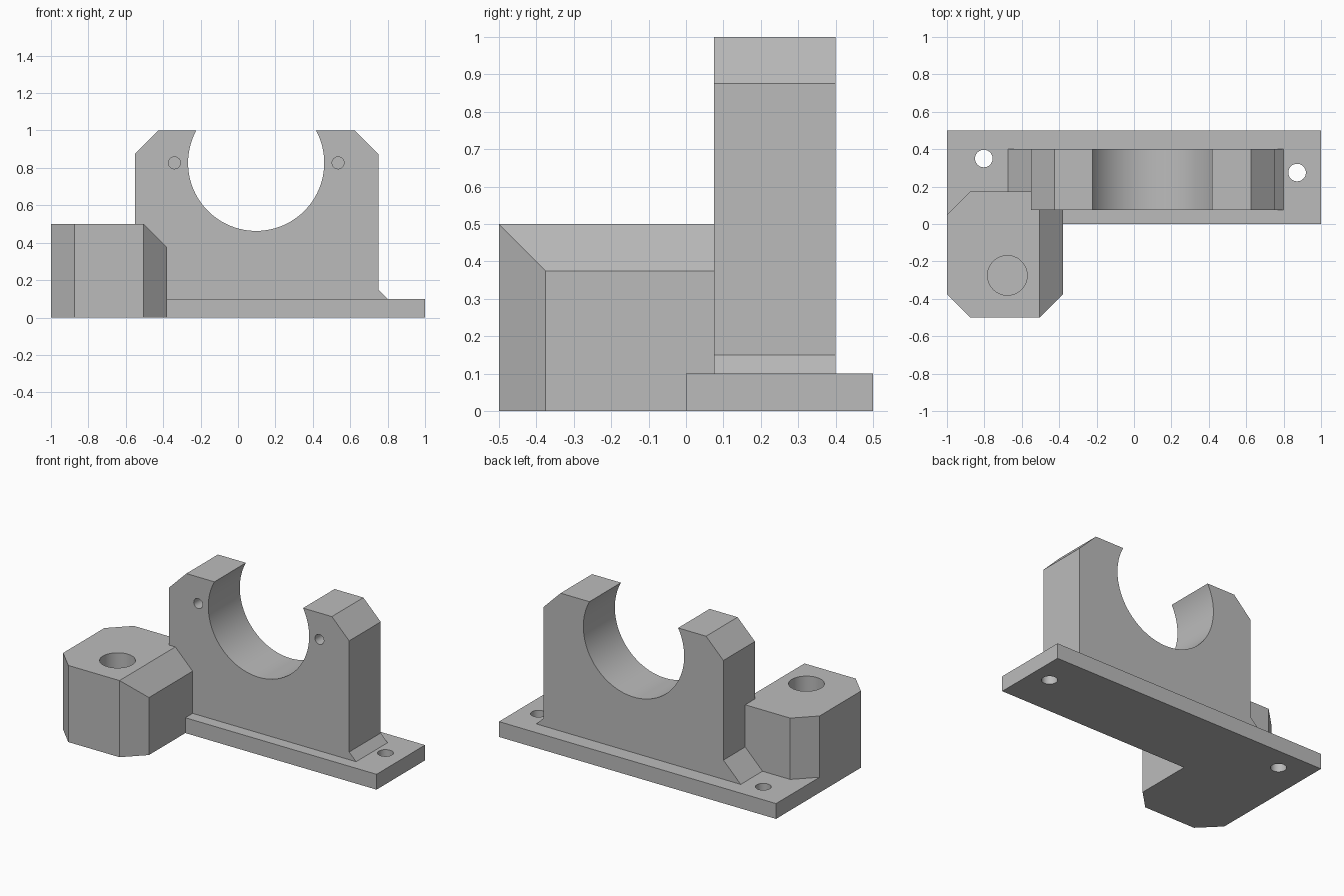
import bpy
import bmesh
from math import radians
from mathutils import Vector, Matrix

default = bpy.data.objects.get("Cube")
if default:
    bpy.data.objects.remove(default, do_unlink=True)

GREY = (0.5, 0.5, 0.5, 1.0)
grey = bpy.data.materials.new("plain grey")
grey.use_nodes = True
grey.diffuse_color = GREY
grey.node_tree.nodes["Principled BSDF"].inputs["Base Color"].default_value = GREY


def make_object(name, bm):
    bmesh.ops.recalc_face_normals(bm, faces=bm.faces)
    mesh = bpy.data.meshes.new(name)
    bm.to_mesh(mesh)
    bm.free()
    mesh.materials.append(grey)
    obj = bpy.data.objects.new(name, mesh)
    bpy.context.collection.objects.link(obj)
    return obj


def prism(name, points, start, end, axis="Z"):
    """Extrude an outline: (x, y) along Z, or (x, z) along Y."""
    bm = bmesh.new()
    if axis == "Z":
        verts = [bm.verts.new((a, b, start)) for a, b in points]
        step = Vector((0, 0, end - start))
    else:
        verts = [bm.verts.new((a, start, b)) for a, b in points]
        step = Vector((0, end - start, 0))
    face = bm.faces.new(verts)
    result = bmesh.ops.extrude_face_region(bm, geom=[face], use_keep_orig=True)
    moved = [v for v in result["geom"] if isinstance(v, bmesh.types.BMVert)]
    bmesh.ops.translate(bm, verts=moved, vec=step)
    return make_object(name, bm)


def cylinder(name, centre, radius, length, axis="Z", sides=48):
    bm = bmesh.new()
    turn = Matrix.Rotation(radians(90), 4, "X") if axis == "Y" else Matrix()
    bmesh.ops.create_cone(bm, cap_ends=True, segments=sides, radius1=radius,
                          radius2=radius, depth=length,
                          matrix=Matrix.Translation(centre) @ turn)
    return make_object(name, bm)


def combine(target, tool, operation):
    """Apply a boolean, then discard the tool object."""
    tool.hide_render = True
    mod = target.modifiers.new(operation.lower(), "BOOLEAN")
    mod.operation = operation
    mod.solver = "EXACT"
    mod.object = tool
    bpy.ops.object.select_all(action="DESELECT")
    bpy.context.view_layer.objects.active = target
    target.select_set(True)
    bpy.ops.object.modifier_apply(modifier=mod.name)
    bpy.data.objects.remove(tool, do_unlink=True)


# Base plate
bracket = prism("cradle_bracket", [(-1, 0), (1, 0), (1, 0.5), (-1, 0.5)], 0, 0.1)

# Upright cradle wall with bevelled shoulders and sloped feet
wall = prism("cradle_wall", [
    (-0.675, 0.1), (-0.675, 0.05), (0.8, 0.05), (0.8, 0.1), (0.75, 0.15),
    (0.75, 0.875), (0.625, 1), (-0.425, 1), (-0.55, 0.875), (-0.55, 0.225),
], 0.075, 0.4, "Y")

# Side block, bevelled in plan and along its upper right edge
block = prism("side_block", [
    (-1, -0.375), (-0.875, -0.5), (-0.505, -0.5), (-0.38, -0.375),
    (-0.38, 0.175), (-0.875, 0.175), (-1, 0.05),
], 0, 0.5)
edge_cut = prism("edge_cutter", [(-0.555, 0.55), (-0.33, 0.55), (-0.33, 0.325)],
                 -0.6, 0.3, "Y")
combine(block, edge_cut, "DIFFERENCE")

combine(bracket, wall, "UNION")
combine(bracket, block, "UNION")

# Open round cradle
combine(bracket, cylinder("cradle_cutter", (0.097, 0.24, 0.827), 0.364, 0.6, "Y", 96),
        "DIFFERENCE")

# Blind pin holes in the front of the wall
for x in (-0.34, 0.535):
    combine(bracket, cylinder("pin_cutter", (x, 0.15, 0.827), 0.032, 0.3, "Y", 32),
            "DIFFERENCE")

# Screw holes through the base
for x, y in ((-0.803, 0.35), (0.872, 0.275)):
    combine(bracket, cylinder("screw_cutter", (x, y, 0.05), 0.047, 0.3, "Z", 32),
            "DIFFERENCE")

# Blind bore in the side block
combine(bracket, cylinder("bore_cutter", (-0.677, -0.275, 0.4), 0.106, 0.6), "DIFFERENCE")

# Smooth round walls, crisp flat edges
bpy.ops.object.select_all(action="DESELECT")
bpy.context.view_layer.objects.active = bracket
bracket.select_set(True)
bpy.ops.object.shade_smooth_by_angle(angle=radians(25))
